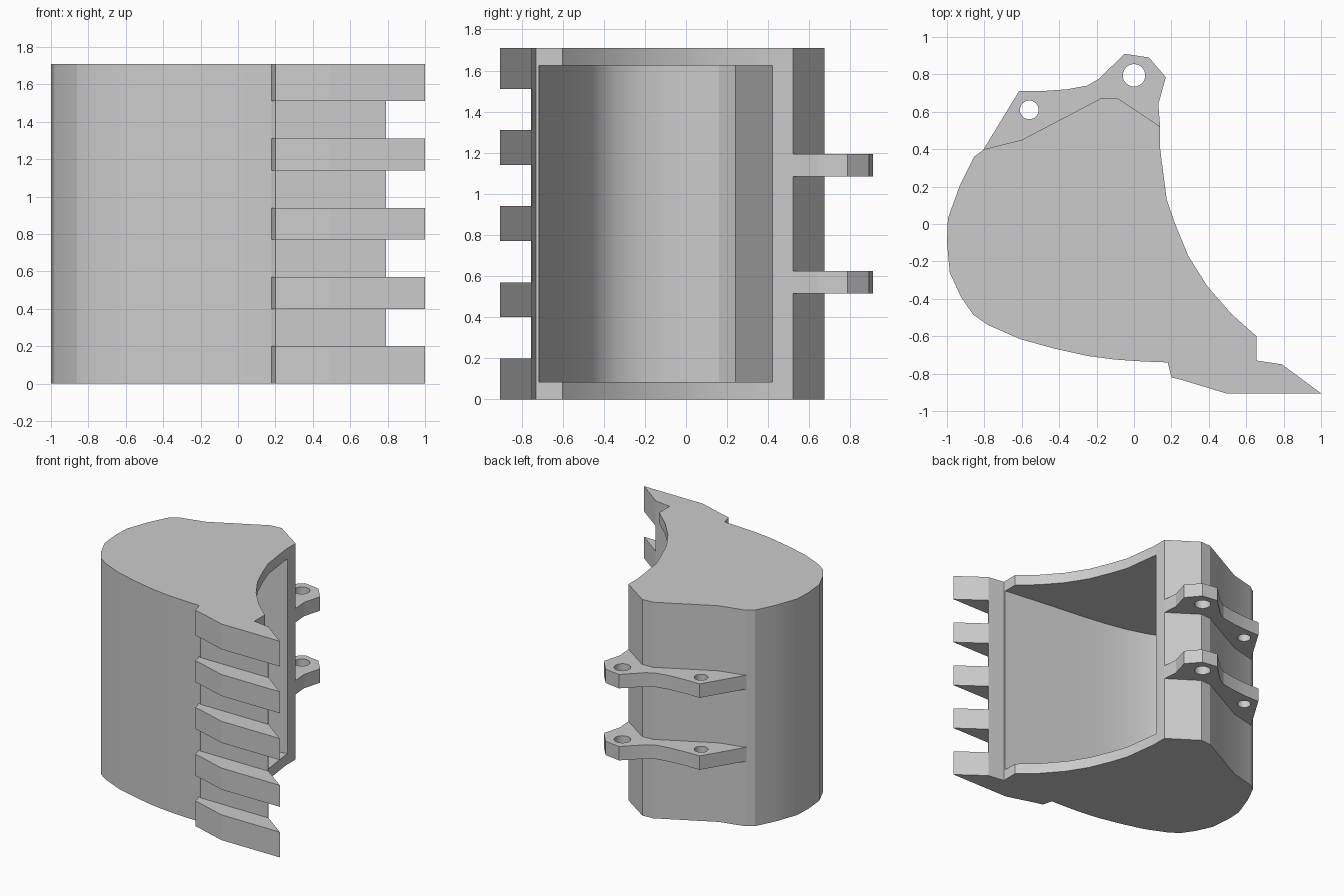
import bpy, bmesh, math

cube = bpy.data.objects.get("Cube")
if cube:
    bpy.data.objects.remove(cube, do_unlink=True)

grey = bpy.data.materials.new("plain_grey")
grey.use_nodes = True
colour = (0.6, 0.6, 0.6, 1)
grey.diffuse_color = colour
bsdf = next(n for n in grey.node_tree.nodes if n.type == 'BSDF_PRINCIPLED')
bsdf.inputs["Base Color"].default_value = colour


def prism(name, outline, z0, z1):
    """Extrude a plan outline between two heights."""
    bm = bmesh.new()
    base = bm.faces.new([bm.verts.new((x, y, z0)) for x, y in outline])
    ext = bmesh.ops.extrude_face_region(bm, geom=[base])
    top = [v for v in ext["geom"] if isinstance(v, bmesh.types.BMVert)]
    bmesh.ops.translate(bm, verts=top, vec=(0, 0, z1 - z0))
    bmesh.ops.recalc_face_normals(bm, faces=bm.faces)
    mesh = bpy.data.meshes.new(name)
    bm.to_mesh(mesh)
    bm.free()
    obj = bpy.data.objects.new(name, mesh)
    bpy.context.collection.objects.link(obj)
    mesh.materials.append(grey)
    return obj


def circle(cx, cy, r, n=32):
    return [(cx + r * math.cos(2 * math.pi * i / n),
             cy + r * math.sin(2 * math.pi * i / n)) for i in range(n)]


def cut(obj, cutter):
    """Subtract the cutter, then discard it."""
    mod = obj.modifiers.new("cut", 'BOOLEAN')
    mod.operation = 'DIFFERENCE'
    mod.solver = 'EXACT'
    mod.object = cutter
    bpy.context.view_layer.update()
    graph = bpy.context.evaluated_depsgraph_get()
    mesh = bpy.data.meshes.new_from_object(obj.evaluated_get(graph))
    obj.modifiers.clear()
    obj.data = mesh
    bpy.data.objects.remove(cutter, do_unlink=True)


def smooth(obj, degrees):
    bpy.ops.object.select_all(action='DESELECT')
    obj.select_set(True)
    bpy.context.view_layer.objects.active = obj
    bpy.ops.object.shade_smooth_by_angle(angle=math.radians(degrees))


WIDTH = 1.71
WALL = 0.085

# Bucket body: curved back, side rims and cutting lip
body_outline = [
    (-0.80, 0.40), (-0.60, 0.45), (-0.18, 0.67), (-0.09, 0.675), (0.14, 0.52),
    (0.14, 0.40), (0.175, 0.13), (0.22, 0), (0.29, -0.17), (0.39, -0.33),
    (0.52, -0.48), (0.655, -0.60), (0.655, -0.73), (0.79, -0.75), (0.79, -0.755),
    (0.20, -0.755), (0.18, -0.74), (0.05, -0.735), (-0.10, -0.725),
    (-0.25, -0.705), (-0.43, -0.665), (-0.61, -0.615), (-0.78, -0.54),
    (-0.86, -0.485), (-0.925, -0.39), (-0.985, -0.26), (-1, -0.10),
    (-0.995, 0.03), (-0.93, 0.21), (-0.855, 0.36)]
body = prism("bucket_body", body_outline, 0, WIDTH)

# Hollow, open towards the lip side
hollow_outline = [
    (0.9, 0.42), (0.14, 0.42), (-0.77, 0.24), (-0.84, 0.16), (-0.895, 0.02),
    (-0.90, -0.10), (-0.885, -0.23), (-0.835, -0.34), (-0.78, -0.41),
    (-0.72, -0.455), (-0.57, -0.525), (-0.40, -0.575), (-0.22, -0.61),
    (0, -0.64), (0.25, -0.665), (0.655, -0.715), (0.9, -0.715)]
cut(body, prism("hollow_cutter", hollow_outline, WALL, WIDTH - WALL))
smooth(body, 19)

# Five teeth under the lip, the outer two slightly wider
tooth_outline = [(0.18, -0.74), (0.20, -0.82), (0.26, -0.835), (0.49, -0.905),
                 (1, -0.905), (0.79, -0.75)]
spans = [(0, 0.2), (0.4, 0.57), (0.77, 0.94), (1.14, 1.31), (1.51, WIDTH)]
for i, (z0, z1) in enumerate(spans):
    prism(f"tooth_{i + 1}", tooth_outline, z0, z1)

# Two mounting brackets, each with two pin holes
bracket_outline = [
    (-0.81, 0.39), (-0.615, 0.71), (-0.50, 0.71), (-0.36, 0.72), (-0.25, 0.74),
    (-0.19, 0.775), (-0.05, 0.91), (0.08, 0.89), (0.17, 0.785), (0.13, 0.64),
    (0.14, 0.515), (-0.09, 0.67), (-0.18, 0.665), (-0.60, 0.445)]
for name, z in (("lower_bracket", 0.515), ("upper_bracket", 1.085)):
    bracket = prism(name, bracket_outline, z, z + 0.11)
    for hole in (circle(0, 0.795, 0.06), circle(-0.56, 0.61, 0.05)):
        cut(bracket, prism("hole_cutter", hole, z - 0.1, z + 0.2))
    smooth(bracket, 19)
